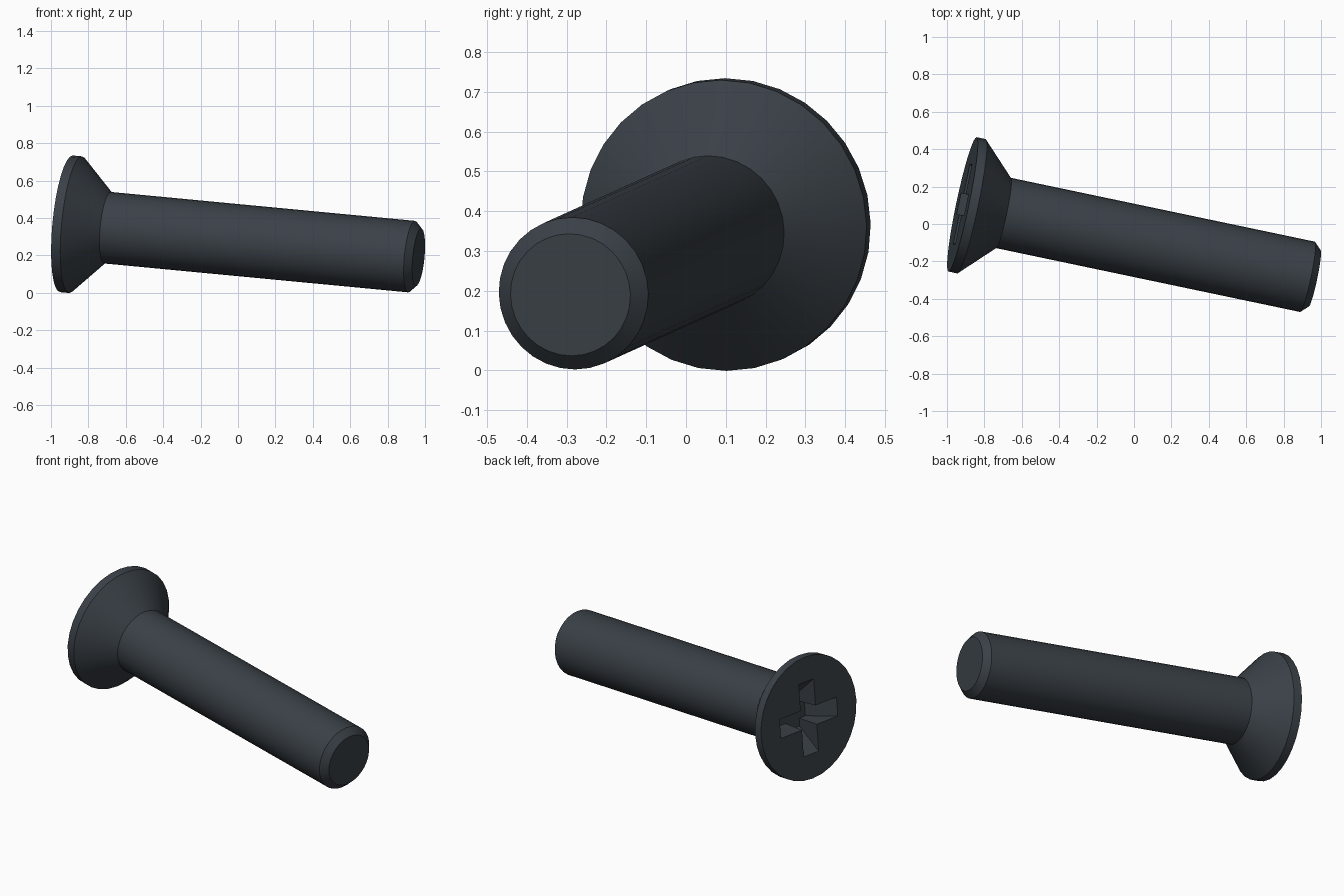
import bpy, bmesh, math
from mathutils import Matrix, Vector

if "Cube" in bpy.data.objects:
    bpy.data.objects.remove(bpy.data.objects["Cube"], do_unlink=True)

SEGMENTS = 32

steel = bpy.data.materials.new("dark_steel")
steel.use_nodes = True
colour = (0.042, 0.052, 0.063, 1)
steel.diffuse_color = colour
steel.node_tree.nodes["Principled BSDF"].inputs["Base Color"].default_value = colour


def make_object(name, bm):
    bmesh.ops.recalc_face_normals(bm, faces=bm.faces)
    mesh = bpy.data.meshes.new(name)
    bm.to_mesh(mesh)
    bm.free()
    mesh.materials.append(steel)
    obj = bpy.data.objects.new(name, mesh)
    bpy.context.collection.objects.link(obj)
    return obj


def loft(name, rings):
    """Join equal rings of points with quads and cap both ends."""
    bm = bmesh.new()
    loops = [[bm.verts.new(p) for p in ring] for ring in rings]
    count = len(loops[0])
    for a, b in zip(loops, loops[1:]):
        for i in range(count):
            j = (i + 1) % count
            bm.faces.new((a[i], a[j], b[j], b[i]))
    bm.faces.new(loops[0])
    bm.faces.new(loops[-1])
    return make_object(name, bm)


def circle(radius, z):
    step = math.tau / SEGMENTS
    return [(radius * math.cos(i * step), radius * math.sin(i * step), z)
            for i in range(SEGMENTS)]


def cross(reach, half, z):
    arm = [(half, -half), (reach, -half), (reach, half)]
    return [Matrix.Rotation(k * math.pi / 2, 3, 'Z') @ Vector((x, y, z))
            for k in range(4) for x, y in arm]


# Screw body: flat head, rim, countersink, shank, chamfered tip
profile = [(0.367, 0), (0.367, 0.05), (0.192, 0.225), (0.192, 1.894), (0.154, 1.932)]
screw = loft("countersunk_screw", [circle(r, z) for r, z in profile])

# Tapered cross recess in the head; its top overshoots the face along the taper
recess = loft("recess_cutter", [cross(0.236, 0.058, -0.02), cross(0.10, 0.052, 0.14)])
recess.hide_render = True
cut = screw.modifiers.new("recess", 'BOOLEAN')
cut.operation = 'DIFFERENCE'
cut.solver = 'EXACT'
cut.object = recess

bpy.ops.object.select_all(action='DESELECT')
bpy.context.view_layer.objects.active = screw
screw.select_set(True)
bpy.ops.object.modifier_apply(modifier=cut.name)
bpy.data.objects.remove(recess, do_unlink=True)
bpy.ops.object.shade_smooth_by_angle(angle=math.radians(30))

# Lay the screw down with its axis tilted, head towards -x
axis = Vector((1, -0.21, -0.095)).normalized()
side = axis.cross(Vector((0, 0, 1))).normalized() 
down = axis.cross(side)
pose = Matrix((side, down, axis)).transposed().to_4x4()
screw.matrix_world = Matrix.Translation((-0.917, 0.105, 0.369)) @ pose
